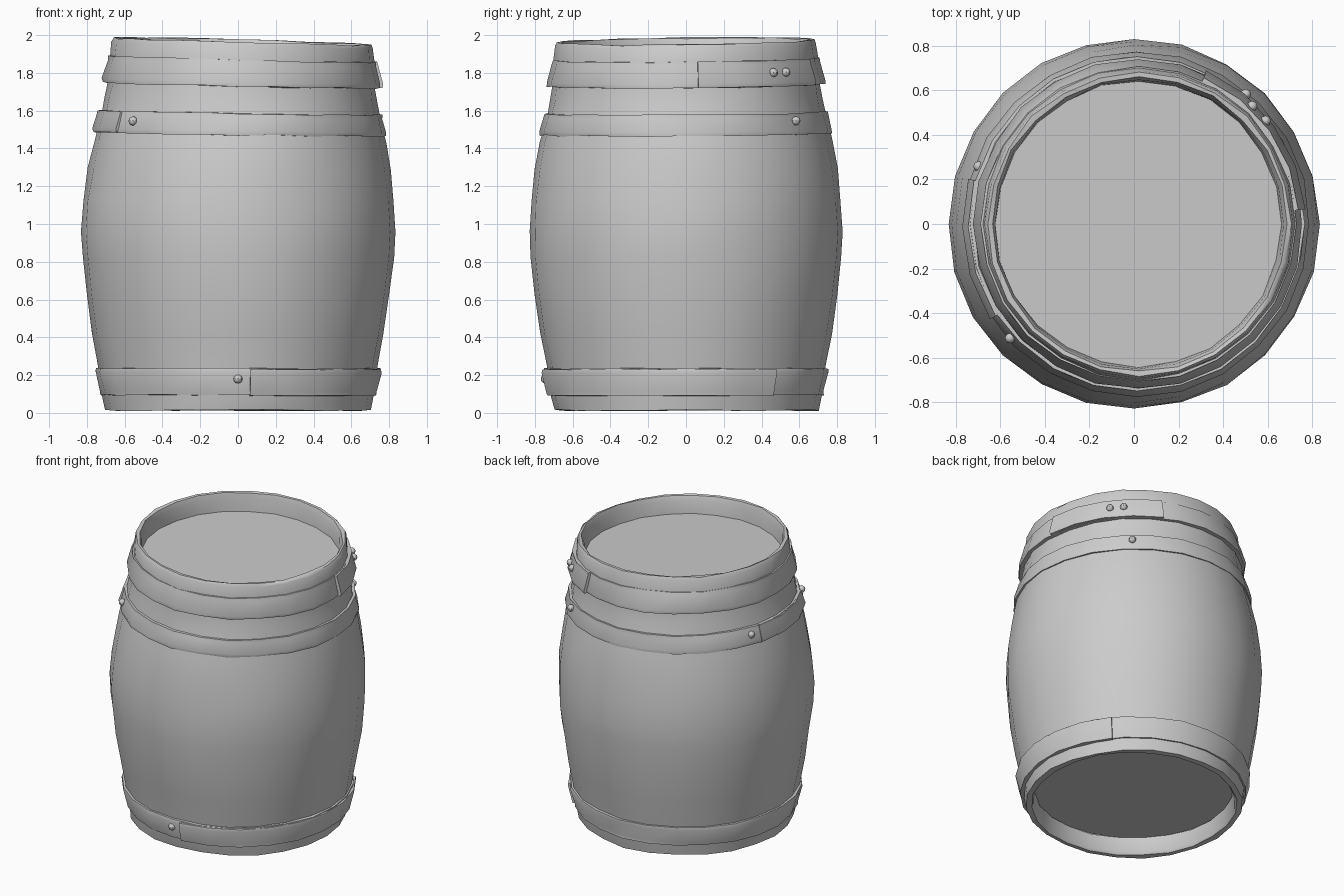
import bpy, bmesh, math, random
from mathutils import Vector

if "Cube" in bpy.data.objects:
    bpy.data.objects.remove(bpy.data.objects["Cube"])

random.seed(4)
SIDES = 24


def worn(p):
    """Lean and tilt the upper part slightly, as on the old barrel."""
    t = max(0.0, (p.z - 1.0) / 1.0)
    return Vector((p.x + 0.024 * t, p.y, p.z + (-0.028 * p.x + 0.012 * p.y) * t))


def finish(bm, name, angle=40):
    bmesh.ops.recalc_face_normals(bm, faces=bm.faces)
    me = bpy.data.meshes.new(name)
    bm.to_mesh(me)
    bm.free()
    ob = bpy.data.objects.new(name, me)
    bpy.context.collection.objects.link(ob)
    bpy.ops.object.select_all(action='DESELECT')
    ob.select_set(True)
    bpy.context.view_layer.objects.active = ob
    bpy.ops.object.shade_smooth_by_angle(angle=math.radians(angle))
    return ob


def lathe(name, profile, start=0, end=360, jitter=0.003, loop=False, angle=40):
    """Revolve an (r, z) profile; a partial sweep of a loop gets end caps."""
    bm = bmesh.new()
    full = end - start >= 360
    n = SIDES if full else max(3, round((end - start) / 360 * SIDES))
    rings = []
    for i in range(n if full else n + 1):
        a = math.radians(start + (end - start) * i / n)
        ring = []
        for r, z in profile:
            q = r + random.uniform(-jitter, jitter)
            h = z + random.uniform(-jitter, jitter)
            ring.append(bm.verts.new(worn(Vector((q * math.cos(a), q * math.sin(a), h)))))
        rings.append(ring)
    m = len(profile)
    for i in range(n):
        a, b = rings[i], rings[(i + 1) % len(rings)]
        for j in range(m if loop else m - 1):
            k = (j + 1) % m
            bm.faces.new((a[j], b[j], b[k], a[k]))
    if loop and not full:
        bm.faces.new(rings[0])
        bm.faces.new(rings[-1])
    return finish(bm, name, angle)


def disc(name, radius, z):
    bm = bmesh.new()
    vs = [bm.verts.new(worn(Vector((radius * math.cos(i * math.tau / SIDES),
                                    radius * math.sin(i * math.tau / SIDES), z))))
          for i in range(SIDES)]
    bm.faces.new(vs)
    ob = finish(bm, name)
    return ob


def band(name, r0, z0, r1, z1, start=0, end=360, thick=0.03, jitter=0.004):
    """Sloped metal strap with a slightly softened outer face."""
    prof = [(r0 - thick, z0), (r0, z0), (r0 + 0.003, z0 + 0.02),
            (r1 + 0.003, z1 - 0.02), (r1, z1), (r1 - thick, z1)]
    return lathe(name, prof, start, end, jitter, loop=True, angle=50)


def rivet(name, r, deg, z):
    bm = bmesh.new()
    bmesh.ops.create_uvsphere(bm, u_segments=8, v_segments=6, radius=0.024)
    a = math.radians(deg)
    c = Vector((r * math.cos(a), r * math.sin(a), z))
    for v in bm.verts:
        v.co = worn(v.co + c)
    return finish(bm, name)


# Bulging wooden wall, with both rims and their inner faces
lathe("barrel_wall", [
    (0.645, 0.13), (0.655, 0.03), (0.665, 0.014), (0.70, 0.014), (0.715, 0.09),
    (0.74, 0.26), (0.772, 0.42), (0.802, 0.62), (0.824, 0.82), (0.831, 0.96),
    (0.822, 1.12), (0.80, 1.29), (0.772, 1.44), (0.737, 1.58), (0.722, 1.66),
    (0.708, 1.73), (0.70, 1.86), (0.69, 1.95), (0.68, 1.967), (0.66, 1.967),
    (0.648, 1.93), (0.64, 1.835)], jitter=0.0045)

# Recessed ends
disc("top_lid", 0.65, 1.842)
disc("bottom_board", 0.655, 0.135)

# Hoops
band("lower_hoop", 0.727, 0.095, 0.753, 0.235)
band("middle_hoop", 0.772, 1.475, 0.75, 1.59)
band("upper_hoop", 0.735, 1.735, 0.706, 1.875)

# Overlapping loose hoop ends
band("lower_hoop_overlap", 0.738, 0.09, 0.764, 0.23, -85, 39, jitter=0.002)
band("middle_hoop_overlap", 0.78, 1.48, 0.757, 1.59, 165, 213, jitter=0.002)
band("upper_hoop_overlap", 0.75, 1.735, 0.72, 1.875, 5, 66, jitter=0.002)

# Rivets on the hoops
for i, (r, deg, z) in enumerate([(0.745, 270, 0.18), (0.735, 39, 1.81),
                                 (0.735, 46, 1.81), (0.76, 50, 1.55),
                                 (0.765, 222, 1.54), (0.755, 160, 1.54)]):
    rivet(f"rivet_{i + 1}", r, deg, z)
